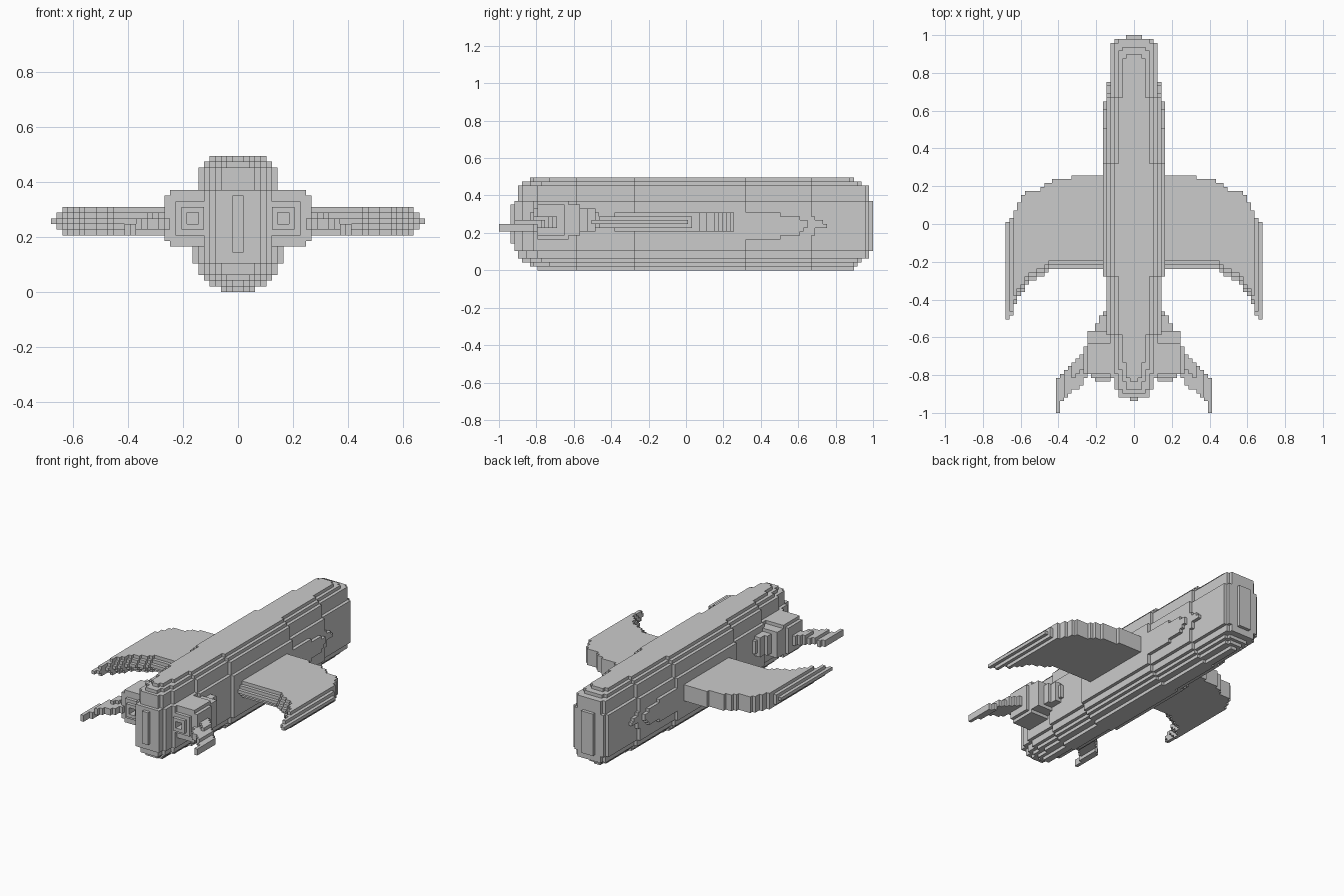
import bpy, bmesh

if "Cube" in bpy.data.objects:
    bpy.data.objects.remove(bpy.data.objects["Cube"])

P = 2 / 97            # cube pitch; x and z are counted in cubes, y given in units
parts = {}


def row(y):
    return round((y + 1) / P)


def box(part, x0, x1, y0, y1, z0, z1, cut=False):
    """Fill (or carve) a block of cubes, mirrored across x = 0."""
    cells = parts.setdefault(part, set())
    new = {(s, j, k) for i in range(x0, x1) for s in (i, -1 - i)
           for j in range(row(y0), row(y1)) for k in range(z0, z1)}
    if cut:
        cells -= new
    else:
        cells |= new


def lerp(points, x):
    """Piecewise linear curve lookup."""
    for (xa, ya), (xb, yb) in zip(points, points[1:]):
        if x <= xb:
            return ya + (yb - ya) * (x - xa) / (xb - xa)
    return points[-1][1]


# Fuselage: stacked layers (z range, half width, rear y, nose y)
layers = [(0, 1, 3, -.80, .89), (1, 2, 5, -.84, .92), (2, 3, 6, -.87, .94),
          (3, 5, 7, -.89, .97), (5, 18, 8, -.91, .98), (18, 22, 7, -.90, .97),
          (22, 23, 6, -.87, .935), (23, 24, 5, -.835, .89)]
for z0, z1, w, yb, yf in layers:
    box("fuselage", 0, w, -.28, .32, z0, z1)
    box("fuselage", 0, w - 1, -.58, .68, z0, z1)
    box("fuselage", 0, w - 2, yb + .10, yf - .02, z0, z1)
    box("fuselage", 0, max(w - 3, 1), yb + .03, yf, z0, z1)
    box("fuselage", 0, max(w - 4, 1), yb, yf, z0, z1)

# Stepped arrow shapes on the fuselage sides
for z, y in zip(range(8, 15), (.50, .60, .62, .65, .65, .61, .50)):
    box("fuselage", 0, 8, .3, y, z, z + 1)
for z, y in zip(range(9, 14), (.70, .70, .75, .73, .70)):
    box("fuselage", 0, 7, .6, y, z, z + 1)

# Front panel and rounded far end
box("fuselage", 0, 1, -.93, -.9, 7, 17)
box("fuselage", 0, 5, .9, .98, 5, 18)
box("fuselage", 0, 2, .9, 1.0, 5, 18)

# Wings: swept plates, thinner towards tip and trailing edge
lead = [(.16, .26), (.33, .26), (.34, .24), (.43, .24), (.44, .21), (.48, .21),
        (.50, .18), (.57, .18), (.60, .13), (.64, .06), (.66, .02), (.68, .01)]
trail = [(.16, -.23), (.43, -.23), (.50, -.28), (.56, -.31), (.60, -.37),
         (.63, -.43), (.66, -.50), (.68, -.53)]
for z in range(10, 15):
    off = abs(z - 12)
    for i in range(8, 33 - off):
        x = (i + .5) * P
        box("wings", i, i + 1, lerp(trail, x) + off * P, lerp(lead, x), z, z + 1)

# Engines: stepped intake fairing, body, nozzle rings with a hollow
for x1, y0, y1, z0, z1 in [(8, -.60, -.46, 11, 15), (9, -.60, -.49, 10, 16),
                           (10, -.60, -.53, 10, 16), (12, -.64, -.57, 9, 17),
                           (12, -.80, -.63, 8, 18), (13, -.79, -.64, 9, 17)]:
    box("engines", 5, x1, y0, y1, z0, z1)
box("engines", 5, 11, -.815, -.79, 10, 16)
box("engines", 6, 10, -.835, -.79, 11, 15)
box("engines", 7, 9, -.84, -.77, 12, 14, cut=True)

# Tail fins: swept outwards and stepping down
fin_lead = [(.26, -.66), (.33, -.75), (.39, -.81), (.41, -.81)]
fin_trail = [(.24, -.80), (.26, -.82), (.28, -.87), (.33, -.88), (.36, -.92),
             (.39, -.94), (.40, -1.0)]
for i in range(12, 20):
    x = (i + .5) * P
    base = 10 if i > 17 else 11
    box("tail_fins", i, i + 1, lerp(fin_trail, x), lerp(fin_lead, x), base, base + 2)
    if i < 16:
        box("tail_fins", i, i + 1, lerp(fin_lead, x) - .08, lerp(fin_lead, x), 13, 14)

# Skin each part with only its exposed cube faces
solid = set().union(*parts.values())
for name, cells in parts.items():
    bm = bmesh.new()
    verts = {}

    def corner(c):
        if c not in verts:
            verts[c] = bm.verts.new((c[0] * P, c[1] * P - 1, c[2] * P))
        return verts[c]

    for c in sorted(cells):
        for a in range(3):
            for side in (0, 1):
                n = list(c)
                n[a] += 2 * side - 1
                if tuple(n) in solid:
                    continue
                b, d = (a + 1) % 3, (a + 2) % 3
                loop = []
                for u, v in ((0, 0), (1, 0), (1, 1), (0, 1)):
                    q = list(c)
                    q[a] += side
                    q[b] += u
                    q[d] += v
                    loop.append(corner(tuple(q)))
                bm.faces.new(loop if side else loop[::-1])
    bmesh.ops.dissolve_limit(bm, angle_limit=.02, verts=bm.verts[:], edges=bm.edges[:])
    mesh = bpy.data.meshes.new(name)
    bm.to_mesh(mesh)
    bm.free()
    bpy.context.collection.objects.link(bpy.data.objects.new(name, mesh))
